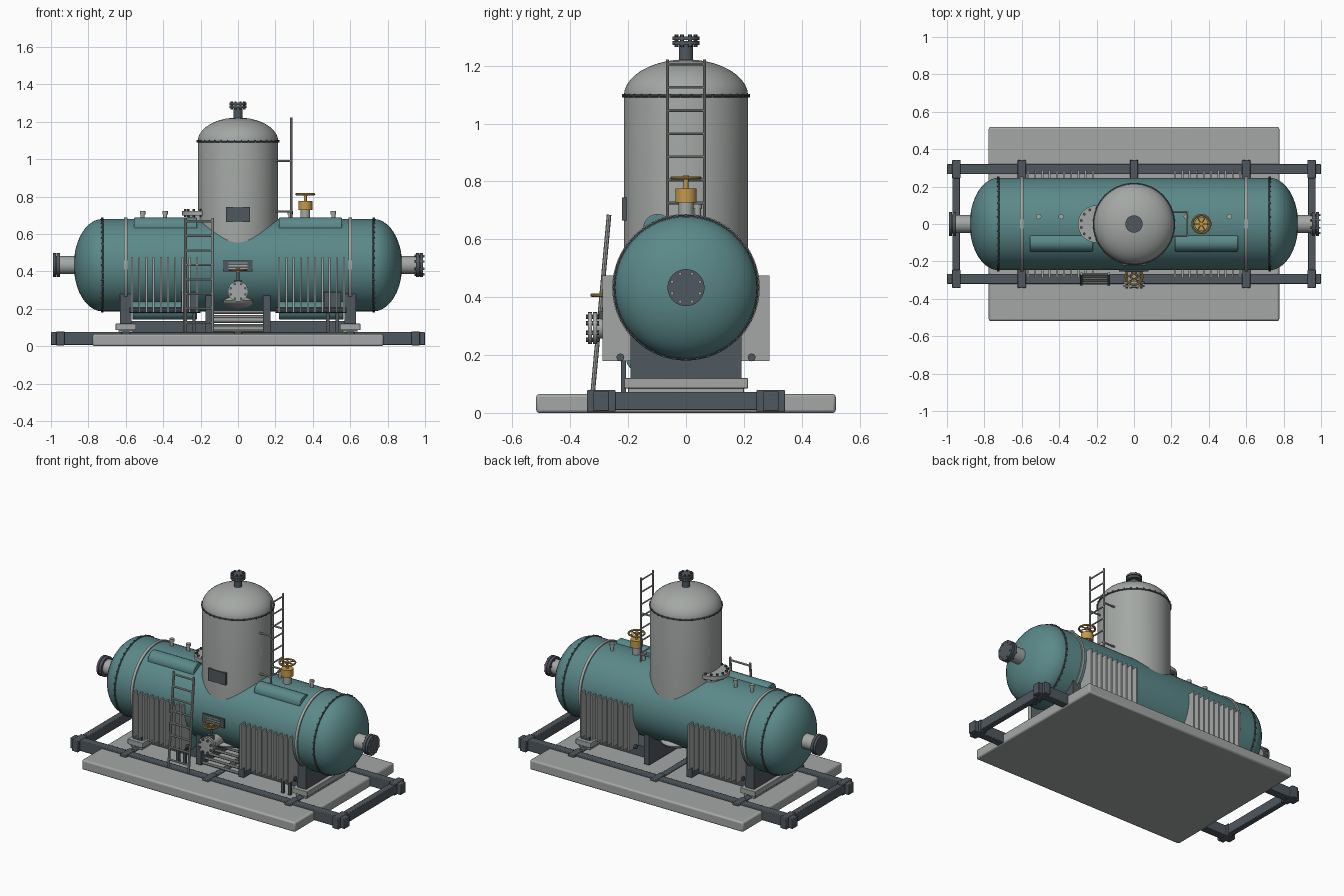
import bpy, bmesh, math
from mathutils import Matrix, Vector

if "Cube" in bpy.data.objects:
    bpy.data.objects.remove(bpy.data.objects["Cube"])

def material(name, rgb):
    m = bpy.data.materials.new(name)
    m.diffuse_color = (*rgb, 1)
    m.use_nodes = True
    m.node_tree.nodes["Principled BSDF"].inputs["Base Color"].default_value = m.diffuse_color
    return m

TEAL = material("teal paint", (0.105, 0.25, 0.255))
GREY = material("light grey", (0.37, 0.39, 0.375))
DARK = material("dark slate", (0.08, 0.098, 0.112))
BRASS = material("brass yellow", (0.56, 0.32, 0.07))

X, Y, Z = Vector((1, 0, 0)), Vector((0, 1, 0)), Vector((0, 0, 1))
AX_Z, AX_R, VR = 0.433, 0.247, 0.215   # tank axis height, tank radius, tower radius

def box(bm, x0, x1, y0, y1, z0, z1):
    m = Matrix.Translation(((x0 + x1) / 2, (y0 + y1) / 2, (z0 + z1) / 2))
    bmesh.ops.create_cube(bm, size=1, matrix=m @ Matrix.Diagonal((x1 - x0, y1 - y0, z1 - z0, 1)))

def rod(bm, a, b, r, n=12):
    a, b = Vector(a), Vector(b)
    d = b - a
    m = Matrix.Translation((a + b) / 2) @ d.to_track_quat('Z', 'Y').to_matrix().to_4x4()
    bmesh.ops.create_cone(bm, cap_ends=True, segments=n, radius1=r, radius2=r, depth=d.length, matrix=m)

def lathe(bm, profile, origin, axis, n=48, closed=False):
    """Revolve (radius, height) points about an axis."""
    m = Matrix.Translation(origin) @ axis.to_track_quat('Z', 'Y').to_matrix().to_4x4()
    vs = [bm.verts.new(m @ Vector((r, 0, h))) for r, h in profile]
    es = [bm.edges.new(p) for p in zip(vs, vs[1:])]
    if closed:
        es.append(bm.edges.new((vs[-1], vs[0])))
    bmesh.ops.spin(bm, geom=vs + es, cent=origin, axis=axis, angle=math.tau, steps=n)
    bmesh.ops.remove_doubles(bm, verts=bm.verts[:], dist=1e-5)

def ring(bm, origin, axis, R, r, n=32):
    pts = [(R + r * math.cos(t * math.tau / 8), r * math.sin(t * math.tau / 8)) for t in range(8)]
    lathe(bm, pts, origin, axis, n, True)

def bolts(bm, origin, axis, R, r, h, n=8):
    """Circle of bolts standing along an axis."""
    q = axis.to_track_quat('Z', 'Y')
    for i in range(n):
        t = (i + 0.5) * math.tau / n
        p = Vector(origin) + q @ Vector((R * math.cos(t), R * math.sin(t), 0))
        rod(bm, p, p + axis * h, r, 6)

def make(name, mat, build, bevel=0):
    bm = bmesh.new()
    build(bm)
    bmesh.ops.recalc_face_normals(bm, faces=bm.faces[:])
    me = bpy.data.meshes.new(name)
    bm.to_mesh(me)
    bm.free()
    me.materials.append(mat)
    ob = bpy.data.objects.new(name, me)
    bpy.context.collection.objects.link(ob)
    if bevel:
        b = ob.modifiers.new("bevel", 'BEVEL')
        b.width, b.segments = bevel, 2
    return ob

# Concrete slab and skid frame
make("slab", GREY, lambda bm: box(bm, -.777, .777, -.518, .518, 0, .065), .01)
def skid(bm):
    for s in (-1, 1):
        box(bm, -1, 1, s * .293 - .027, s * .293 + .027, .006, .075)
        box(bm, s * .95 - .02, s * .95 + .02, -.29, .29, .01, .072)
        for x in (-.95, -.6, 0, .6, .95):
            box(bm, x - .022, x + .022, s * .293 - .05, s * .293 + .05, .004, .079)
    for x in (-.6, 0, .6):
        box(bm, x - .02, x + .02, -.29, .29, .012, .073)
make("skid_frame", DARK, skid, .004)

# Horizontal tank with domed ends
def tank(bm):
    arc = [(AX_R * math.cos(i * math.pi / 20), .725 + .153 * math.sin(i * math.pi / 20)) for i in range(11)]
    arc[-1] = (0, .878)
    lathe(bm, [(r, -h) for r, h in reversed(arc)] + arc, (0, 0, AX_Z), X, 64)
make("tank", TEAL, tank)
def pods(bm):
    for s in (-1, 1):
        rod(bm, (s * .22, -.098, .638), (s * .555, -.098, .638), .05, 24)
        rod(bm, (s * .22, -.16, .19), (s * .565, -.16, .19), .048, 24)
make("side_pods", TEAL, pods, .004)
def seams(bm):
    for s in (-1, 1):
        ring(bm, (s * .725, 0, AX_Z), X, AX_R, .005, 64)
        for i in range(40):
            t = i * math.tau / 40
            p = Vector((s * .725, math.cos(t) * .25, AX_Z + math.sin(t) * .25))
            rod(bm, p - X * .007, p + X * .007, .004, 6)
make("head_seams", DARK, seams)
def bands(bm):
    for s in (-1, 1):
        lathe(bm, [(.24, -.009), (.255, -.009), (.255, .009), (.24, .009)], (s * .6, 0, AX_Z), X, 64, True)
make("tank_bands", GREY, bands)

# Supports
def saddles(bm):
    for s in (-1, 1):
        box(bm, s * .6 - .03, s * .6 + .03, -.192, .192, .115, .28)
        box(bm, s * .155 - .02, s * .155 + .02, -.19, .19, .075, .27)
        box(bm, s * .39 - .22, s * .39 + .22, -.1, .1, .066, .135)
make("saddles", DARK, saddles)
def feet(bm):
    for s in (-1, 1):
        box(bm, s * .6 - .055, s * .6 + .055, -.215, .215, .085, .12)
        box(bm, s * .6 - .04, s * .6 + .04, -.2, .2, .064, .086)
make("saddle_feet", GREY, feet, .003)
def sump(bm):
    m = Matrix.Translation((0, 0, .245)) @ Matrix.Diagonal((.125, .2, .048, 1))
    bmesh.ops.create_uvsphere(bm, u_segments=32, v_segments=16, radius=1, matrix=m)
make("sump", GREY, sump)
def slats(bm):
    for i in range(5):
        rod(bm, (-.14, -.17 + .02 * i, .085 + .024 * i), (.14, -.17 + .02 * i, .085 + .024 * i), .009, 8)
make("under_pipes", GREY, slats)

# Cooling fins on both sides, with header pipes
def fins(bm):
    for sx in (-1, 1):
        for sy in (-1, 1):
            for i in range(10):
                x = sx * (.22 + i * .0385)
                y0, y1 = sorted((sy * .19, sy * .289))
                box(bm, x - .005, x + .005, y0, y1, .18, .475)
make("cooling_fins", GREY, fins)
def headers(bm):
    for sx in (-1, 1):
        for sy in (-1, 1):
            rod(bm, (sx * .2, sy * .227, .192), (sx * .58, sy * .227, .192), .014, 8)
make("fin_headers", DARK, headers)
def cabinets(bm):
    for x in (-.26, .505):
        box(bm, x - .045, x + .045, -.228, -.18, .18, .29)
        for d in (-.025, .025):
            box(bm, x + d - .009, x + d + .009, -.225, -.207, .07, .2)
make("control_boxes", DARK, cabinets)

# Vertical tower with dome
def tower(bm):
    dome = [(VR * math.cos(i * math.pi / 20), 1.095 + .127 * math.sin(i * math.pi / 20)) for i in range(10)]
    lathe(bm, [(0, .5), (VR, .5)] + dome + [(0, 1.222)], (0, 0, 0), Z, 64)
make("tower", GREY, tower)
def rim(bm):
    ring(bm, (0, 0, 1.095), Z, VR, .005, 64)
    bolts(bm, (0, 0, 1.09), Z, VR + .003, .004, .012, 36)
make("tower_rim", DARK, rim)
def top_nozzle(bm):
    rod(bm, (0, 0, 1.19), (0, 0, 1.28), .025, 24)
    rod(bm, (0, 0, 1.272), (0, 0, 1.286), .046, 32)
    rod(bm, (0, 0, 1.289), (0, 0, 1.302), .046, 32)
    bolts(bm, (0, 0, 1.265), Z, .036, .007, .043)
make("top_nozzle", DARK, top_nozzle)

# End nozzles
def end_pipes(bm):
    for s in (-1, 1):
        rod(bm, (s * .84, 0, AX_Z), (s * .955, 0, AX_Z), .048, 32)
    bolts(bm, (.985, 0, AX_Z), X, .052, .006, .012)
make("end_pipes", GREY, end_pipes)
def end_flanges(bm):
    for s in (-1, 1):
        rod(bm, (s * .953, 0, AX_Z), (s * .97, 0, AX_Z), .064, 32)
        rod(bm, (s * .973, 0, AX_Z), (s * .988, 0, AX_Z), .064, 32)
        rod(bm, (s * .96, 0, AX_Z), (s * .98, 0, AX_Z), .05, 32)
    bolts(bm, (.945, 0, AX_Z), X, .054, .007, .04)
make("end_flanges", DARK, end_flanges)

# Manhole beside the tower and lugs on top of the tank
def manhole(bm):
    rod(bm, (-.2, 0, .6), (-.2, 0, .705), .07, 32)
    rod(bm, (-.2, 0, .698), (-.2, 0, .722), .1, 40)
make("manhole", GREY, manhole)
make("manhole_bolts", DARK, lambda bm: bolts(bm, (-.2, 0, .69), Z, .084, .008, .042, 14))
def lugs(bm):
    for x in (-.51, -.39, .28, .51):
        rod(bm, (x, .04, .65), (x, .04, .708), .011, 12)
        rod(bm, (x, .04, .705), (x, .04, .722), .015, 12)
make("lifting_lugs", GREY, lugs)

# Handwheels and valves
def wheel(bm, x, y, z, R):
    ring(bm, (x, y, z), Z, R - .005, .006)
    rod(bm, (x, y, z - .008), (x, y, z + .008), .011)
    for i in range(3):
        d = Vector((math.cos(i * math.pi / 3), math.sin(i * math.pi / 3), 0)) * (R - .005)
        c = Vector((x, y, z))
        rod(bm, c - d, c + d, .004, 6)
def top_valve(bm):
    rod(bm, (.36, 0, .728), (.36, 0, .775), .037, 24)
    rod(bm, (.36, 0, .77), (.36, 0, .815), .008)
    wheel(bm, .36, 0, .812, .053)
make("top_valve", BRASS, top_valve)
make("top_valve_neck", GREY, lambda bm: rod(bm, (.36, 0, .66), (.36, 0, .73), .026, 24))
make("front_handwheel", BRASS, lambda bm: wheel(bm, 0, -.28, .407, .05))
def front_valve(bm):
    rod(bm, (0, -.28, .29), (0, -.28, .41), .008)
    rod(bm, (0, -.28, .29), (0, -.28, .35), .022, 16)
    bolts(bm, (0, -.345, .293), Y, .043, .008, .045)
make("front_valve_body", DARK, front_valve)
def front_nozzle(bm):
    rod(bm, (0, -.15, .293), (0, -.32, .293), .036, 24)
    rod(bm, (0, -.308, .293), (0, -.322, .293), .055, 32)
    rod(bm, (0, -.325, .293), (0, -.338, .293), .055, 32)
make("front_nozzle", GREY, front_nozzle)

# Name plates
make("tower_plate", DARK, lambda bm: box(bm, -.063, .063, -.221, -.2, .665, .745))
make("tank_plate", DARK, lambda bm: box(bm, -.08, .077, -.254, -.235, .398, .458))
def plate_lines(bm):
    for z in (.416, .43, .444):
        box(bm, -.05, .05, -.257, -.25, z - .003, z + .003)
make("tank_plate_strips", GREY, plate_lines)

# Ladders
def ladder(bm, a, b, half, r, count, start):
    """Two rails from a to b, spread by half, with even rungs."""
    a, b = Vector(a), Vector(b)
    for s in (-1, 1):
        rod(bm, a + s * half, b + s * half, r, 8)
    for i in range(count):
        p = a.lerp(b, start + i * (.97 - start) / (count - 1))
        rod(bm, p - half, p + half, r * .8, 8)
make("front_ladder", GREY, lambda bm: ladder(
    bm, (-.208, -.322, .075), (-.208, -.266, .685), X * .073, .008, 8, .08))
def tower_ladder(bm):
    ladder(bm, (.285, 0, .67), (.285, 0, 1.222), Y * .064, .006, 7, .1)
    for s in (-1, 1):
        for z in (.72, .99):
            rod(bm, (.19, s * .064, z), (.285, s * .064, z), .006, 8)
make("tower_ladder", GREY, tower_ladder)

# Smooth curved surfaces, keep edges sharp
bpy.ops.object.select_all(action='SELECT')
bpy.context.view_layer.objects.active = bpy.data.objects["tank"]
bpy.ops.object.shade_smooth_by_angle(angle=math.radians(35))
